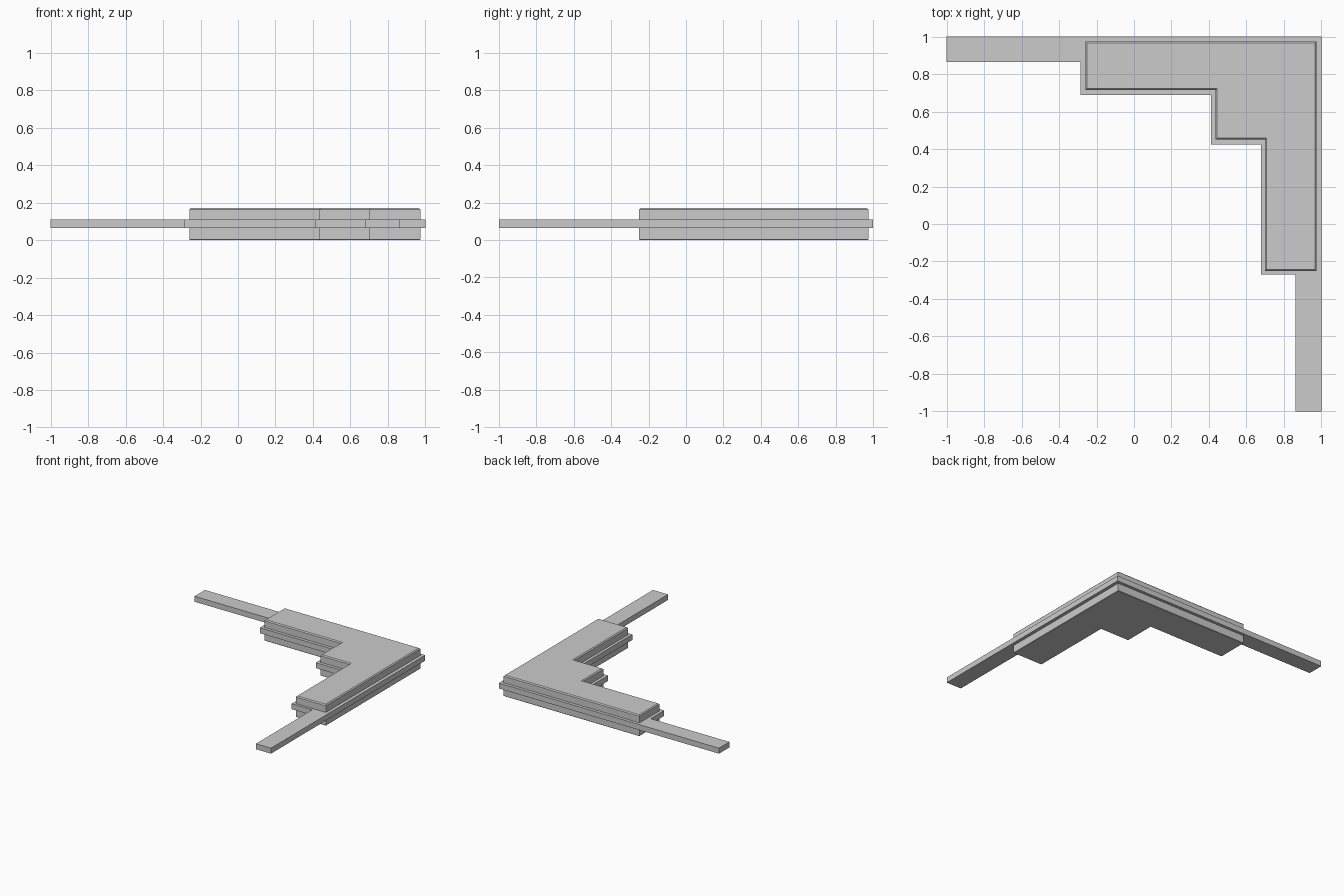
import bpy, bmesh

if "Cube" in bpy.data.objects:
    bpy.data.objects.remove(bpy.data.objects["Cube"])


def prism(name, outline, z0, z1, chamfer_z=None, chamfer=0.008):
    """Extrude an outline upward and optionally chamfer the rim at one height."""
    bm = bmesh.new()
    base = bm.faces.new([bm.verts.new((x, y, z0)) for x, y in outline])
    ext = bmesh.ops.extrude_face_region(bm, geom=[base])
    new_verts = [g for g in ext["geom"] if isinstance(g, bmesh.types.BMVert)]
    bmesh.ops.translate(bm, verts=new_verts, vec=(0, 0, z1 - z0))
    bmesh.ops.recalc_face_normals(bm, faces=bm.faces)
    if chamfer_z is not None:
        rim = [e for e in bm.edges
               if all(abs(v.co.z - chamfer_z) < 1e-5 for v in e.verts)]
        bmesh.ops.bevel(bm, geom=rim, offset=chamfer, segments=1,
                        profile=0.5, affect='EDGES')
    mesh = bpy.data.meshes.new(name)
    bm.to_mesh(mesh)
    bm.free()
    obj = bpy.data.objects.new(name, mesh)
    bpy.context.collection.objects.link(obj)
    return obj


# Stepped corner block outline, used above and below the rim
corner = [(-0.26, 0.975), (-0.26, 0.715), (0.435, 0.715), (0.435, 0.45),
          (0.70, 0.45), (0.70, -0.25), (0.973, -0.25), (0.973, 0.975)]

# Slightly larger rim with the two long arms
rim = [(-1, 1), (-1, 0.865), (-0.285, 0.865), (-0.285, 0.69), (0.41, 0.69),
       (0.41, 0.425), (0.677, 0.425), (0.677, -0.27), (0.863, -0.27),
       (0.863, -1), (1, -1), (1, 1)]

prism("lower_block", corner, 0.0, 0.065, chamfer_z=0.0, chamfer=0.003)
prism("rim_with_arms", rim, 0.065, 0.11)
prism("upper_block", corner, 0.11, 0.172, chamfer_z=0.172, chamfer=0.008)
